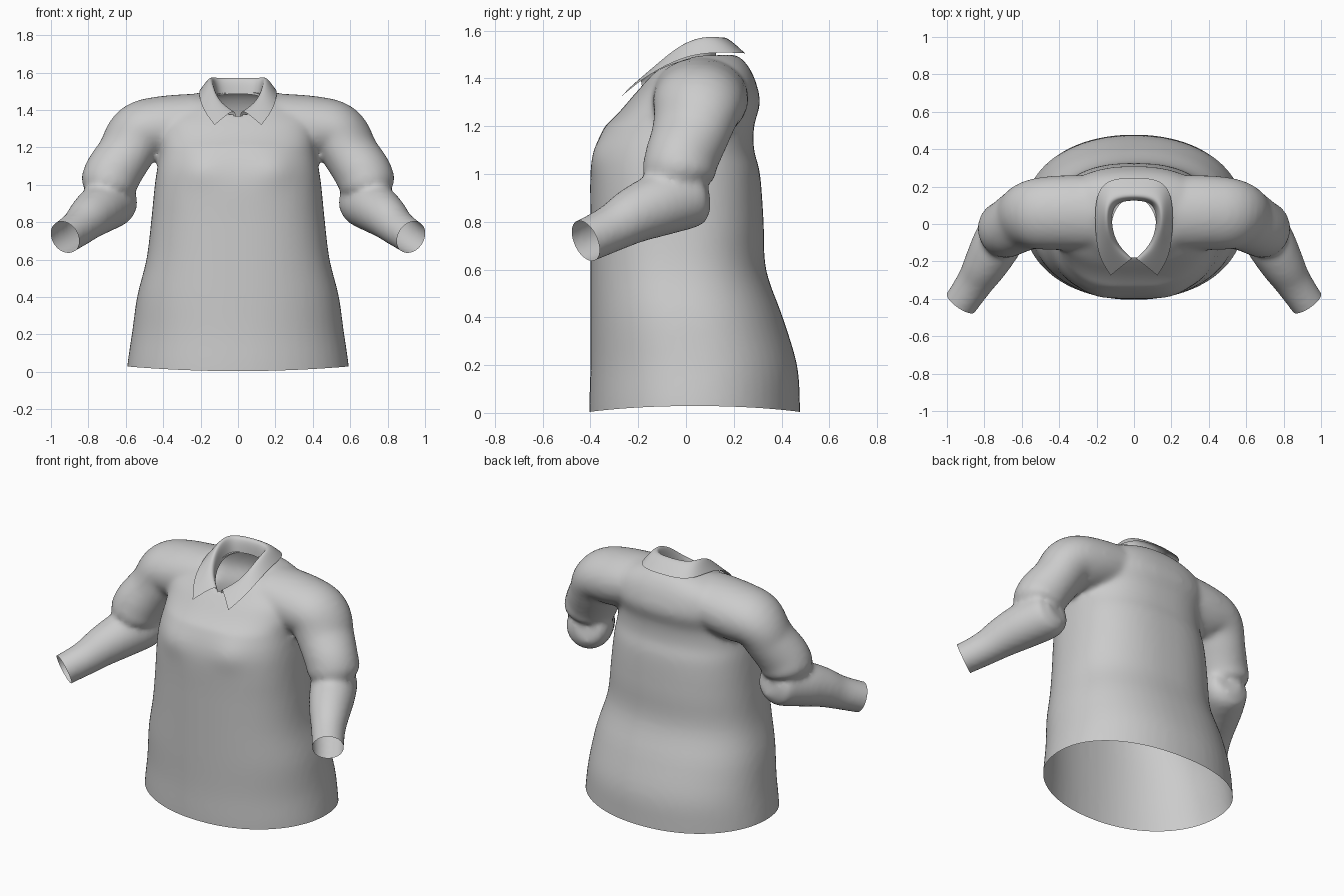
import bpy, bmesh, math
from mathutils import Vector

if "Cube" in bpy.data.objects:
    bpy.data.objects.remove(bpy.data.objects["Cube"])


def smooth_rows(rows, steps=6):
    """Catmull-Rom interpolation of a list of equal-length tuples."""
    out = []
    for i in range(len(rows) - 1):
        a, b, c, d = (rows[max(0, min(len(rows) - 1, k))] for k in (i - 1, i, i + 1, i + 2))
        for s in range(steps):
            t = s / steps
            out.append([0.5 * (2 * q + (r - p) * t + (2 * p - 5 * q + 4 * r - w) * t * t
                               + (3 * q - p - 3 * r + w) * t ** 3)
                        for p, q, r, w in zip(a, b, c, d)])
    return out + [list(rows[-1])]


def loft(bm, rings):
    """Closed skin over a stack of rings, capped at both ends."""
    vs = [[bm.verts.new(p) for p in ring] for ring in rings]
    n = len(vs[0])
    for lo, hi in zip(vs, vs[1:]):
        for i in range(n):
            bm.faces.new((lo[i], lo[(i + 1) % n], hi[(i + 1) % n], hi[i]))
    bm.faces.new(vs[0][::-1])
    bm.faces.new(vs[-1])


def tube(bm, path, side, n=28):
    rows = smooth_rows(path)
    pts = [Vector(r[:3]) for r in rows]
    rings = []
    for i, (p, row) in enumerate(zip(pts, rows)):
        q = (pts[min(i + 1, len(pts) - 1)] - pts[max(i - 1, 0)]).to_track_quat('Z', 'Y')
        ring = []
        for k in range(n):
            a = math.tau * k / n
            v = p + q @ Vector((math.cos(a) * row[4], math.sin(a) * row[3], 0))
            ring.append((v.x * side, v.y, v.z))
        rings.append(ring)
    loft(bm, rings)


def spow(v, e):
    return math.copysign(abs(v) ** e, v)


# Torso: height, half width, front y, back y
TORSO = [(-0.10, 0.60, -0.405, 0.478), (0.03, 0.59, -0.405, 0.477), (0.2, 0.567, -0.40, 0.465),
         (0.4, 0.54, -0.40, 0.405), (0.6, 0.49, -0.40, 0.335), (0.8, 0.465, -0.40, 0.325),
         (1.0, 0.445, -0.40, 0.31), (1.1, 0.43, -0.383, 0.285), (1.2, 0.415, -0.34, 0.285),
         (1.3, 0.42, -0.285, 0.31), (1.4, 0.40, -0.225, 0.287), (1.465, 0.30, -0.17, 0.25),
         (1.50, 0.18, -0.13, 0.21)]
# Sleeves: x, y, z, radius, radius along y
UPPER = [(0.20, 0.06, 1.335, 0.155, 0.20), (0.40, 0.06, 1.31, 0.165, 0.20),
         (0.53, 0.05, 1.28, 0.158, 0.19), (0.60, 0.02, 1.17, 0.145, 0.17),
         (0.67, -0.02, 1.06, 0.152, 0.155), (0.695, -0.03, 0.99, 0.145, 0.15),
         (0.70, -0.03, 0.955, 0.10, 0.10)]
FORE = [(0.645, 0.085, 0.925, 0.08, 0.08), (0.66, 0.03, 0.912, 0.13, 0.13),
        (0.73, -0.10, 0.875, 0.133, 0.133), (0.79, -0.21, 0.83, 0.119, 0.119),
        (0.85, -0.31, 0.773, 0.10, 0.10), (0.925, -0.42, 0.72, 0.092, 0.092),
        (0.98, -0.50, 0.683, 0.092, 0.092)]

bm = bmesh.new()
rings = []
for z, w, f, b in smooth_rows(TORSO, 4):
    tilt = 0.35 * max(0, min(1, (z - 1.2) / 0.25))  # neckline drops to the front
    e = 0.94 - 0.11 * max(0, min(1, z / 0.9))       # hem rounder than the chest
    ring = []
    for k in range(56):
        a = math.tau * k / 56
        x = w * spow(math.cos(a), e)
        y = (f + b) / 2 + (b - f) / 2 * spow(math.sin(a), e)
        if y < 0:  # soft bust
            y -= 0.018 * math.exp(-((abs(x) - 0.2) / 0.1) ** 2 - ((z - 1.09) / 0.09) ** 2)
        ring.append((x, y, z + tilt * min(0, y - 0.05)))
    rings.append(ring)
loft(bm, rings)
for side in (1, -1):
    tube(bm, UPPER, side)
    tube(bm, FORE, side)
bmesh.ops.recalc_face_normals(bm, faces=bm.faces)
mesh = bpy.data.meshes.new("shirt_body")
bm.to_mesh(mesh)
bm.free()
body = bpy.data.objects.new("shirt_body", mesh)
bpy.context.collection.objects.link(body)

# Fuse torso and sleeves into one cloth skin
rem = body.modifiers.new("fuse", 'REMESH')
rem.mode = 'VOXEL'
rem.voxel_size = 0.016
smo = body.modifiers.new("soften", 'SMOOTH')
smo.factor = 0.5
smo.iterations = 10
fused = bpy.data.meshes.new_from_object(
    body.evaluated_get(bpy.context.evaluated_depsgraph_get()))
body.modifiers.clear()
body.data = fused

# Open the hem, the cuffs and the neck
bm = bmesh.new()
bm.from_mesh(fused)


def slice_off(co, no, region):
    faces = [f for f in bm.faces if region(f.calc_center_median())]
    geom = set(faces)
    for f in faces:
        geom.update(f.verts)
        geom.update(f.edges)
    bmesh.ops.bisect_plane(bm, geom=list(geom), plane_co=co, plane_no=no, clear_outer=True)


slice_off((0, 0, 0.004), (0, 0, -1), lambda c: c.z < 0.3)
for side in (1, -1):
    slice_off((0.925 * side, -0.42, 0.72), (0.535 * side, -0.764, -0.356),
              lambda c: c.x * side > 0.7 and c.y < -0.25)


def neck_radius(co):
    return math.hypot(co.x / 0.12, (co.y + 0.02) / 0.16)


neck = [v for v in bm.verts if v.co.z > 1.25 and neck_radius(v.co) < 1]
bmesh.ops.delete(bm, geom=neck, context='VERTS')
for v in bm.verts:
    if v.is_boundary and v.co.z > 1.25:  # snap the neckline to a clean oval
        r = neck_radius(v.co)
        v.co.x /= r
        v.co.y = (v.co.y + 0.02) / r - 0.02
    # hem rises slightly at the sides
    v.co.z += 0.025 * (v.co.x / 0.59) ** 2 * max(0, 1 - v.co.z / 0.3)
for f in bm.faces:
    f.smooth = True
bm.to_mesh(fused)
bm.free()

# Collar: columns of (stand bottom, fold, leaf edge) from back centre to front tip
COLLAR = [((0, 0.13, 1.49), (0, 0.14, 1.61), (0, 0.25, 1.505)),
          ((0.10, 0.115, 1.48), (0.12, 0.125, 1.61), (0.15, 0.24, 1.505)),
          ((0.12, 0.04, 1.47), (0.143, 0.05, 1.62), (0.205, 0.15, 1.51)),
          ((0.115, -0.04, 1.44), (0.133, -0.04, 1.57), (0.21, 0.0, 1.50)),
          ((0.08, -0.12, 1.39), (0.10, -0.12, 1.475), (0.195, -0.17, 1.41)),
          ((0.012, -0.185, 1.36), (0.015, -0.185, 1.415), (0.125, -0.275, 1.32))]
cols = [[(-x, y, z) for x, y, z in c] for c in COLLAR[:0:-1]] + COLLAR
verts = [p for c in cols for p in c]
faces = [(3 * i + j, 3 * i + j + 1, 3 * i + j + 4, 3 * i + j + 3)
         for i in range(len(cols) - 1) for j in range(2)]
cm = bpy.data.meshes.new("collar")
cm.from_pydata(verts, [], faces)
collar = bpy.data.objects.new("collar", cm)
bpy.context.collection.objects.link(collar)
for p in cm.polygons:
    p.use_smooth = True
sub = collar.modifiers.new("round", 'SUBSURF')
sub.levels = sub.render_levels = 3
sub.boundary_smooth = 'PRESERVE_CORNERS'
